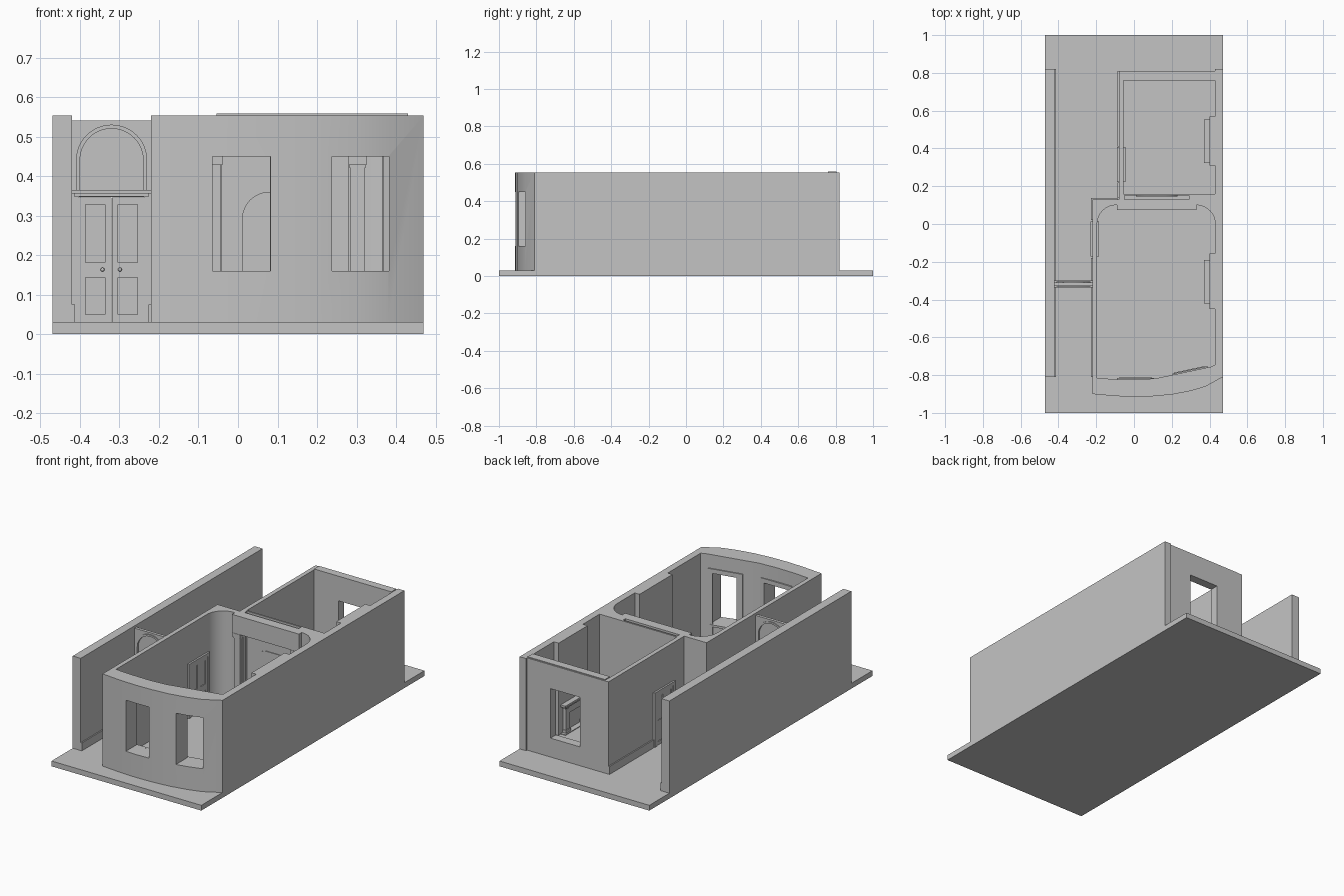
import bpy, bmesh
from math import pi, cos, sin, radians
from mathutils import Matrix, Vector

cube = bpy.data.objects.get("Cube")
if cube:
    bpy.data.objects.remove(cube, do_unlink=True)

plaster = bpy.data.materials.new("grey_plaster")
plaster.use_nodes = True
GREY = (0.55, 0.55, 0.55, 1)
plaster.diffuse_color = GREY
plaster.node_tree.nodes["Principled BSDF"].inputs["Base Color"].default_value = GREY

FLOOR, TOP = 0.03, 0.553
UPRIGHT = Matrix.Rotation(pi / 2, 4, 'X')   # profile in x/z, extruded towards -y


def finish(name, bm, matrix=None):
    bmesh.ops.recalc_face_normals(bm, faces=bm.faces)
    me = bpy.data.meshes.new(name)
    bm.to_mesh(me)
    bm.free()
    if matrix:
        me.transform(matrix)
    ob = bpy.data.objects.new(name, me)
    bpy.context.collection.objects.link(ob)
    me.materials.append(plaster)
    return ob


def boxes(name, parts, matrix=None):
    """One object out of boxes given as x0, x1, y0, y1, z0, z1."""
    bm = bmesh.new()
    for x0, x1, y0, y1, z0, z1 in parts:
        m = Matrix.Translation(((x0 + x1) / 2, (y0 + y1) / 2, (z0 + z1) / 2))
        m = m @ Matrix.Diagonal((x1 - x0, y1 - y0, z1 - z0, 1))
        bmesh.ops.create_cube(bm, size=1, matrix=m)
    return finish(name, bm, matrix)


def prism(name, pts, z0, z1, matrix=None):
    bm = bmesh.new()
    face = bm.faces.new([bm.verts.new((x, y, z0)) for x, y in pts])
    ext = bmesh.ops.extrude_face_region(bm, geom=[face])["geom"]
    verts = [v for v in ext if isinstance(v, bmesh.types.BMVert)]
    bmesh.ops.translate(bm, verts=verts, vec=(0, 0, z1 - z0))
    return finish(name, bm, matrix)


def arc(cx, cy, r, a0, a1, n=12):
    angles = [radians(a0 + (a1 - a0) * i / n) for i in range(n + 1)]
    return [(cx + r * cos(a), cy + r * sin(a)) for a in angles]


def cut(ob, cutters):
    """Subtract each cutter, bake the result and drop the cutter."""
    for c in cutters:
        c.hide_render = True
        mod = ob.modifiers.new("cut", 'BOOLEAN')
        mod.operation, mod.solver, mod.object = 'DIFFERENCE', 'EXACT', c
        bpy.context.view_layer.update()
        dg = bpy.context.evaluated_depsgraph_get()
        me = bpy.data.meshes.new_from_object(ob.evaluated_get(dg))
        ob.modifiers.clear()
        ob.data = me
        bpy.data.objects.remove(c, do_unlink=True)


def smooth(ob):
    bpy.ops.object.select_all(action='DESELECT')
    ob.select_set(True)
    bpy.context.view_layer.objects.active = ob
    bpy.ops.object.shade_smooth_by_angle(angle=radians(30))


def place(x, y, turn=0):
    """Local frame facing -y, turned about z."""
    return Matrix.Translation((x, y, 0)) @ Matrix.Rotation(radians(turn), 4, 'Z')


def leaf_parts(x0, x1, z1, y0, y1, s):
    """Two-panel door leaf: thin core with stiles and rails."""
    h = z1 - FLOOR
    low, mid = FLOOR + h * 0.36, FLOOR + h * 0.48
    parts = [(x0, x1, y0 + 0.004, y1, FLOOR, z1)]
    parts += [(a, a + s, y0, y1, FLOOR, z1) for a in (x0, x1 - s)]
    parts += [(x0 + s, x1 - s, y0, y1, a, b) for a, b in
              ((FLOOR, FLOOR + 0.02), (low, mid), (z1 - 0.017, z1))]
    return parts


def frame_parts(x0, x1, z0, z1, t, d):
    """Architrave around an opening: two jambs and a head."""
    return [(x0 - t, x0, -d, 0, z0, z1), (x1, x1 + t, -d, 0, z0, z1),
            (x0 - t, x1 + t, -d, 0, z1, z1 + t)]


# Ground slab and boundary wall
boxes("base_slab", [(-0.47, 0.47, -1, 1, 0, FLOOR)])
boxes("side_wall", [(-0.47, -0.42, -0.81, 0.82, FLOOR, TOP)])

# House shell with a bowed front
bow = [(-0.22, -0.9), (-0.1, -0.911), (0, -0.915), (0.1, -0.912), (0.2, -0.903),
       (0.3, -0.884), (0.38, -0.86), (0.47, -0.81)]
shell = prism("house_shell", bow + [(0.47, 0.81), (-0.08, 0.81), (-0.08, 0.13), (-0.22, 0.13)],
              FLOOR, TOP)

# Room voids, keeping the chimney breasts
front_room = ([(-0.195, -0.815), (-0.1, -0.822), (0.02, -0.824), (0.12, -0.817),
               (0.165, -0.807), (0.41, -0.755), (0.43, -0.745),
               (0.43, -0.45), (0.40, -0.45), (0.40, -0.155), (0.43, -0.155)]
              + arc(0.33, 0, 0.1, 0, 90) + arc(-0.095, 0, 0.1, 90, 180))
back_room = [(-0.055, 0.16), (0.43, 0.16), (0.43, 0.31), (0.40, 0.31),
             (0.40, 0.57), (0.43, 0.57), (0.43, 0.76), (-0.055, 0.76)]
cut(shell, [
    prism("front_void", front_room, 0.02, 0.7),
    prism("back_void", back_room, 0.02, 0.7),
    boxes("left_window_cut", [(-0.065, 0.082, -1, -0.7, 0.16, 0.45)]),
    boxes("right_window_cut", [(0.238, 0.382, -1, -0.7, 0.16, 0.45)]),
    boxes("back_window_cut", [(0.097, 0.283, 0.7, 0.9, 0.137, 0.418)]),
    boxes("alcove_cut", [(-0.04, 0.28, 0.05, 0.14, 0.02, 0.45)]),
    boxes("slot_cut", [(-0.05, 0.29, 0.13, 0.15, 0.02, 0.7)]),
])
smooth(shell)
boxes("back_wall_cap", [(-0.055, 0.43, 0.76, 0.805, TOP, 0.558)])
boxes("back_corner_strip", [(0.43, 0.47, 0.81, 0.82, FLOOR, TOP)])

# Alcove between the rooms: lintel, pilasters, arched panel
boxes("alcove_lintel", [(-0.09, 0.33, 0.075, 0.1, 0.45, TOP)])
for side, cx in (("left", 0.3025), ("right", -0.0625)):
    boxes(side + "_pilaster", [
        (cx - 0.018, cx + 0.018, 0.08, 0.105, FLOOR, 0.42),
        (cx - 0.022, cx + 0.022, 0.076, 0.105, FLOOR, 0.07),
        (cx - 0.020, cx + 0.020, 0.078, 0.105, 0.42, 0.428),
        (cx - 0.023, cx + 0.023, 0.073, 0.105, 0.428, 0.45)])
panel = [(0.01, FLOOR), (0.23, FLOOR)] + arc(0.16, 0.29, 0.07, 0, 90) + arc(0.08, 0.29, 0.07, 90, 180)
prism("arched_panel", panel, -0.152, -0.146, UPRIGHT)

# Window architraves inside the rooms
for name, width, z0, z1, m in (
        ("front_left_architrave", 0.144, 0.16, 0.45, place(0.297, -0.781, 192)),
        ("front_right_architrave", 0.147, 0.16, 0.45, place(0.008, -0.823, 180)),
        ("back_architrave", 0.186, 0.137, 0.418, place(0.19, 0.76, 180))):
    h = width / 2
    boxes(name, frame_parts(-h, h, FLOOR, z1, 0.025, 0.008)
          + [(-h - 0.012, h + 0.012, -0.012, 0, z0 - 0.012, z0)], m)

# Fireplaces on both chimney breasts
for name, y in (("front_fireplace", -0.305), ("back_fireplace", 0.437)):
    jambs = []
    for s in (-1, 1):
        a, b = sorted((s * 0.06, s * 0.095))
        jambs += [(a, b, -0.018, 0, FLOOR, 0.165),
                  (a - 0.004, b + 0.004, -0.023, 0, FLOOR, 0.05)]
    boxes(name, jambs + [(-0.095, 0.095, -0.016, 0, 0.135, 0.175),
                         (-0.105, 0.105, -0.024, 0, 0.175, 0.185),
                         (-0.115, 0.115, -0.03, 0, 0.185, 0.196),
                         (-0.115, 0.115, -0.03, 0, FLOOR, FLOOR + 0.004)], place(0.40, y, -90))

# Panelled room doors, on both faces of each hall wall
for name, xs, y in (("front_room_door", (-0.22, -0.195), -0.08), ("back_room_door", (-0.08, -0.055), 0.315)):
    for face, x, turn in (("hall", xs[0], -90), ("room", xs[1], 90)):
        boxes(name + "_" + face, leaf_parts(-0.075, 0, 0.32, -0.006, 0, 0.015)
              + leaf_parts(0, 0.075, 0.32, -0.006, 0, 0.015)
              + frame_parts(-0.075, 0.075, FLOOR, 0.32, 0.018, 0.01), place(x, y, turn))

# Hall screen with double doors below an arched fanlight
CX, SPRING = -0.32, 0.44
screen = boxes("hall_screen", [(-0.42, -0.22, -0.327, -0.31, FLOOR, 0.54)])
fan = [(CX - 0.08, 0.365), (CX + 0.08, 0.365)] + arc(CX, SPRING, 0.08, 0, 180, 24)
cut(screen, [boxes("doorway_cut", [(-0.402, -0.238, -0.4, -0.2, 0.02, 0.347)]),
             prism("fan_front_cut", fan, 0.322, 0.4, UPRIGHT),
             prism("fan_back_cut", fan, 0.2, 0.315, UPRIGHT)])
smooth(screen)
outer = [(CX + 0.09, 0.365)] + arc(CX, SPRING, 0.09, 0, 180, 24) + [(CX - 0.09, 0.365)]
inner = [(CX - 0.08, 0.365)] + arc(CX, SPRING, 0.08, 180, 0, 24) + [(CX + 0.08, 0.365)]
for name, a, b in (("front_fan_moulding", 0.327, 0.332), ("back_fan_moulding", 0.305, 0.31)):
    smooth(prism(name, outer + inner, a, b, UPRIGHT))
boxes("transom", [(-0.42, -0.22, -0.337, -0.3, 0.356, 0.364),
                  (-0.415, -0.225, -0.332, -0.305, 0.348, 0.356)])
for side, x0, x1, knob in (("right", -0.402, -0.3205, -0.343), ("left", -0.3195, -0.238, -0.299)):
    boxes(side + "_hall_door", leaf_parts(x0, x1, 0.345, -0.324, -0.318, 0.016))
    boxes(side + "_hall_door_back", leaf_parts(-x1, -x0, 0.345, 0.312, 0.318, 0.016),
          Matrix.Rotation(pi, 4, 'Z') @ Matrix.Translation((0, 0, 0)))
    bm = bmesh.new()
    bmesh.ops.create_uvsphere(bm, u_segments=12, v_segments=8, radius=0.005)
    smooth(finish(side + "_door_knob", bm, Matrix.Translation((knob, -0.33, 0.163))))

# Hall skirting boards
SK = 0.075
boxes("side_wall_skirting", [(-0.42, -0.413, -0.81, 0.82, FLOOR, SK)])
boxes("house_skirting", [(-0.227, -0.22, -0.81, -0.18, FLOOR, SK),
                         (-0.227, -0.22, 0.02, 0.13, FLOOR, SK),
                         (-0.227, -0.087, 0.13, 0.137, FLOOR, SK),
                         (-0.087, -0.08, 0.137, 0.22, FLOOR, SK),
                         (-0.087, -0.08, 0.41, 0.81, FLOOR, SK)])
